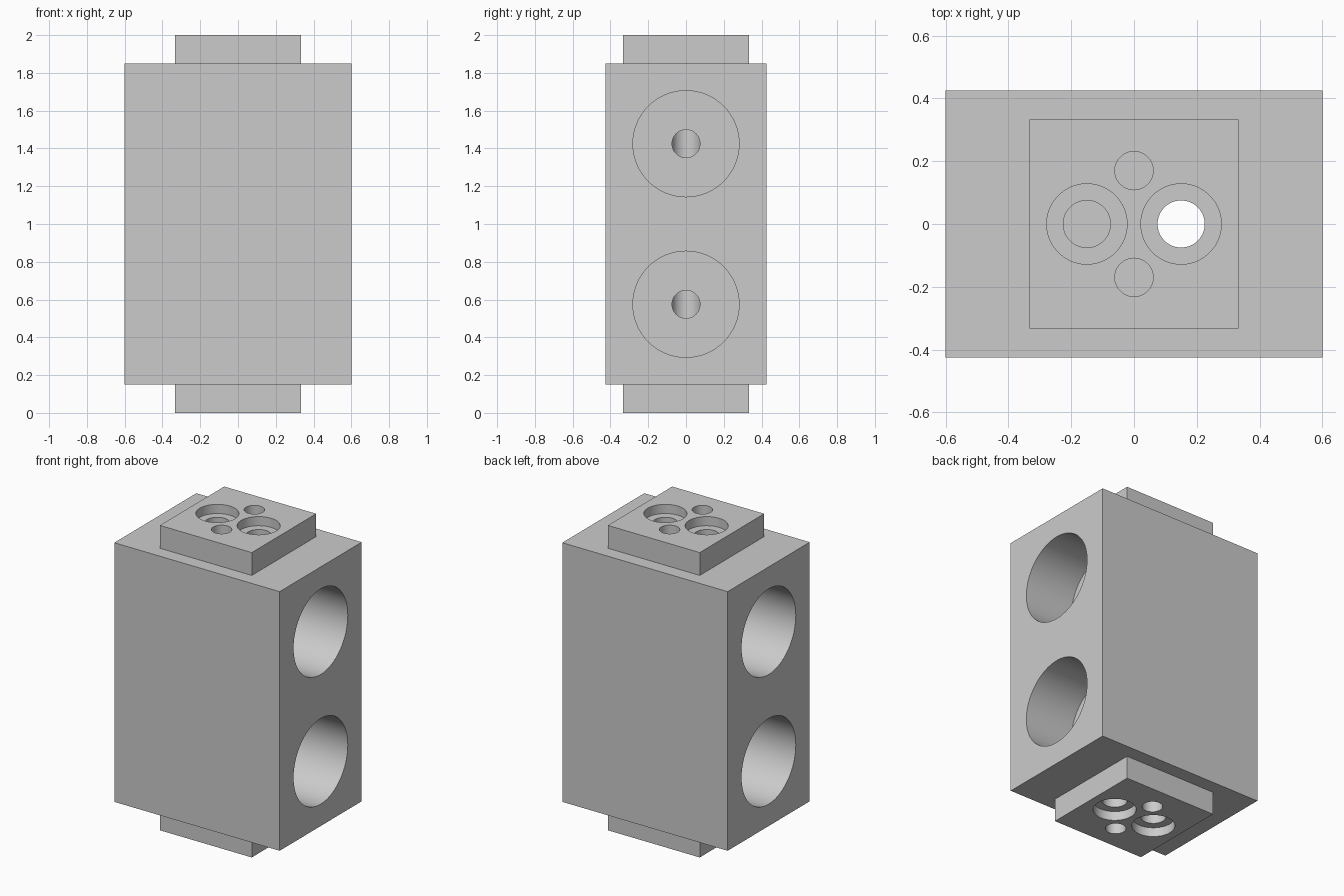
import bpy
from mathutils import Vector

if "Cube" in bpy.data.objects:
    bpy.data.objects.remove(bpy.data.objects["Cube"])

MID = 1.0            # mid height of the block
SIDES = 64

metal = bpy.data.materials.new("plain grey metal")
metal.diffuse_color = (0.6, 0.6, 0.6, 1)
metal.use_nodes = True
metal.node_tree.nodes["Principled BSDF"].inputs["Base Color"].default_value = metal.diffuse_color


def box(name, size):
    bpy.ops.mesh.primitive_cube_add(size=1, location=(0, 0, MID))
    ob = bpy.context.object
    ob.name = name
    ob.scale = size
    bpy.ops.object.transform_apply(location=True, rotation=True, scale=True)
    ob.data.materials.append(metal)
    return ob


def rod(name, radius, start, end):
    """Cylinder between two points."""
    start, end = Vector(start), Vector(end)
    axis = end - start
    bpy.ops.mesh.primitive_cylinder_add(
        vertices=SIDES, radius=radius, depth=axis.length, location=(start + end) / 2,
        rotation=axis.to_track_quat("Z", "Y").to_euler())
    ob = bpy.context.object
    ob.name = name
    bpy.ops.object.transform_apply(location=True, rotation=True, scale=True)
    ob.data.materials.append(metal)
    return ob


def combine(target, tool, operation):
    mod = target.modifiers.new(operation.lower(), "BOOLEAN")
    mod.operation = operation
    mod.solver = "EXACT"
    mod.object = tool
    bpy.context.view_layer.objects.active = target
    bpy.ops.object.modifier_apply(modifier=mod.name)
    bpy.data.objects.remove(tool)


def drill(name, radius, start, end):
    combine(block, rod(name, radius, start, end), "DIFFERENCE")


# Main block with square flange pads at the top and bottom
block = box("manifold_block", (1.2, 0.85, 1.7))
combine(block, box("flange_pads", (0.667, 0.667, 2.0)), "UNION")

# Vertical passage running all the way through
drill("through_passage", 0.075, (0.15, 0, -0.1), (0.15, 0, 2.1))

for end in (-1, 1):
    z_face = MID + end
    z_out = MID + end * 1.1
    z_bore = MID + end * 0.425

    # Blind passage reaching the bore level on the other side
    drill("blind_passage", 0.075, (-0.15, 0, z_out), (-0.15, 0, z_bore - end * 0.1))

    for side in (-1, 1):
        # Seal counterbores and bolt holes in the pads
        drill("counterbore", 0.128, (side * 0.15, 0, z_out), (side * 0.15, 0, z_face - end * 0.06))
        drill("bolt_hole", 0.061, (0, side * 0.17, z_out), (0, side * 0.17, z_face - end * 0.2))
        # Large side bores with a small port into the vertical passage
        drill("side_bore", 0.281, (side * 0.7, 0, z_bore), (side * 0.25, 0, z_bore))
        drill("side_port", 0.074, (side * 0.3, 0, z_bore), (side * 0.15, 0, z_bore))

# Smooth bores with crisp edges
bpy.ops.object.select_all(action="DESELECT")
block.select_set(True)
bpy.context.view_layer.objects.active = block
bpy.ops.object.shade_smooth_by_angle(angle=0.5)
